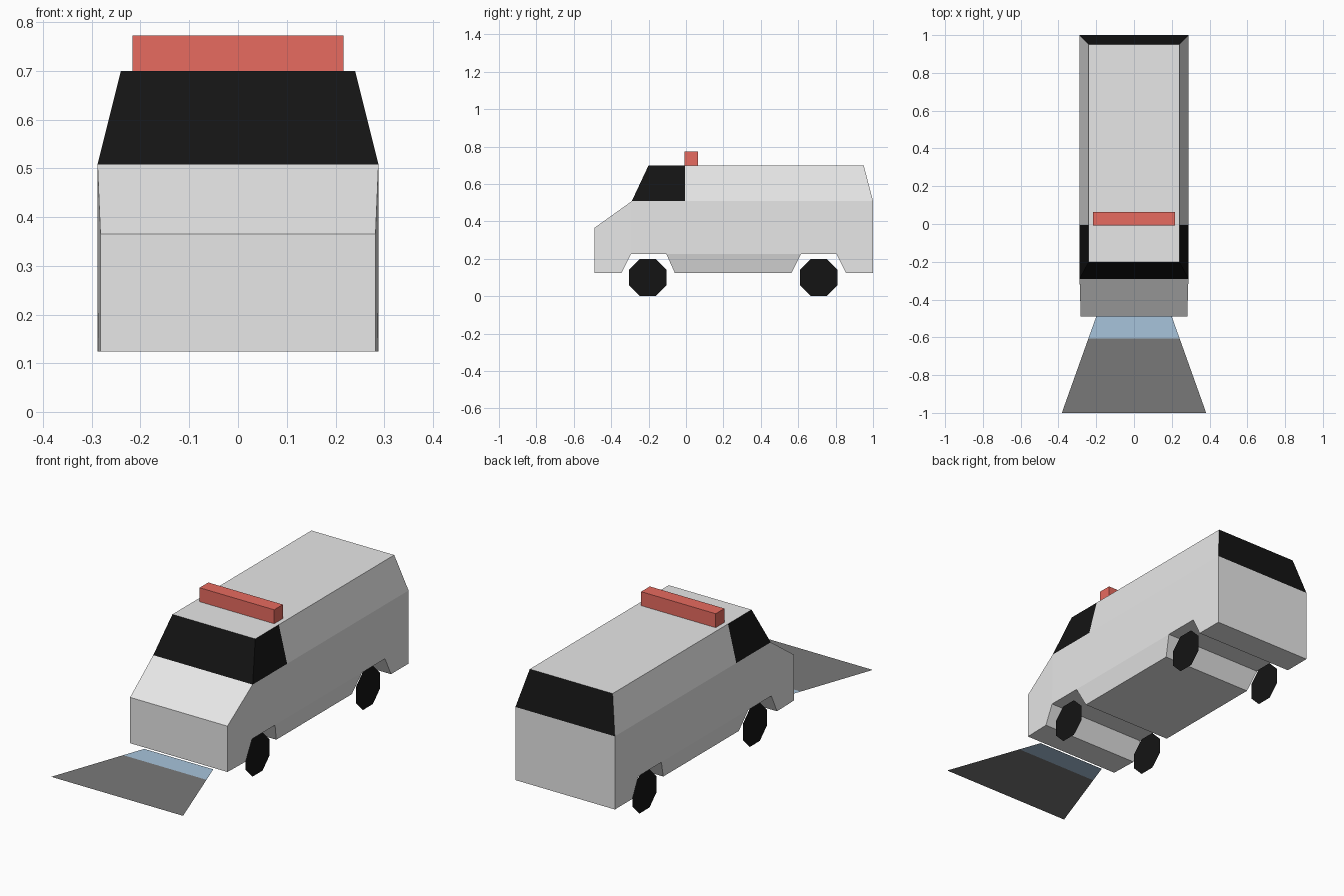
import bpy, bmesh, math

if "Cube" in bpy.data.objects:
    bpy.data.objects.remove(bpy.data.objects["Cube"])


def material(name, rgb):
    m = bpy.data.materials.new(name)
    m.diffuse_color = (*rgb, 1)
    m.use_nodes = True
    m.node_tree.nodes["Principled BSDF"].inputs["Base Color"].default_value = m.diffuse_color
    return m


paint = material("pale grey paint", (0.8, 0.8, 0.8))
black = material("black", (0.007, 0.007, 0.007))
red = material("red light", (0.9, 0.165, 0.13))
blue = material("pale blue beam", (0.39, 0.55, 0.71))
grey = material("dark grey beam", (0.19, 0.19, 0.19))


def add_object(name, bm, mats):
    me = bpy.data.meshes.new(name)
    bm.to_mesh(me)
    bm.free()
    for m in mats:
        me.materials.append(m)
    ob = bpy.data.objects.new(name, me)
    bpy.context.collection.objects.link(ob)
    return ob


# Side outline points: (half width, y, z)
P = {
    "nose_low": (0.282, -0.49, 0.125), "nose_top": (0.282, -0.49, 0.365),
    "belt_front": (0.288, -0.29, 0.508), "belt_mid": (0.288, -0.005, 0.508),
    "belt_rear": (0.288, 1.0, 0.508), "tail_low": (0.288, 1.0, 0.125),
    "roof_front": (0.24, -0.2, 0.7), "roof_mid": (0.24, -0.005, 0.7),
    "roof_rear": (0.24, 0.95, 0.7),
    "arch_a": (0.286, -0.345, 0.125), "arch_b": (0.288, -0.295, 0.225),
    "arch_c": (0.288, -0.105, 0.225), "sill_front": (0.264, -0.06, 0.125),
    "sill_rear": (0.264, 0.565, 0.125), "arch_d": (0.288, 0.615, 0.225),
    "arch_e": (0.288, 0.805, 0.225), "arch_f": (0.288, 0.855, 0.125),
}

# Van body: side panels on both sides, joined by strips across the width
bm = bmesh.new()
V = {(n, s): bm.verts.new((s * x, y, z)) for n, (x, y, z) in P.items() for s in (-1, 1)}
sides = [
    ("nose_low arch_a arch_b belt_front nose_top", 0),
    ("arch_b arch_c arch_d arch_e arch_f tail_low belt_rear belt_mid belt_front", 0),
    ("arch_c sill_front sill_rear arch_d", 0),
    ("belt_front belt_mid roof_mid roof_front", 1),
    ("belt_mid belt_rear roof_rear roof_mid", 0),
]
for names, mat in sides:
    for s in (-1, 1):
        bm.faces.new([V[n, s] for n in names.split()]).material_index = mat
loop = ("nose_low nose_top belt_front roof_front roof_mid roof_rear belt_rear tail_low "
        "arch_f arch_e arch_d sill_rear sill_front arch_c arch_b arch_a").split()
glass = {("belt_front", "roof_front"), ("roof_rear", "belt_rear")}
for a, b in zip(loop, loop[1:] + loop[:1]):
    f = bm.faces.new([V[a, -1], V[b, -1], V[b, 1], V[a, 1]])
    f.material_index = int((a, b) in glass)
bmesh.ops.recalc_face_normals(bm, faces=bm.faces)
add_object("van_body", bm, [paint, black])

# Roof light bar
bm = bmesh.new()
bmesh.ops.create_cube(bm, size=1)
for v in bm.verts:
    v.co = (v.co.x * 0.432, 0.027 + v.co.y * 0.072, 0.7365 + v.co.z * 0.073)
add_object("light_bar", bm, [red])

# Flat octagonal wheels
for end, y in (("front", -0.204), ("rear", 0.709)):
    for side, s in (("left", -1), ("right", 1)):
        bm = bmesh.new()
        r = 0.1 / math.cos(math.pi / 8)
        angles = [s * (i + 0.5) * math.pi / 4 for i in range(8)]
        bm.faces.new([bm.verts.new((s * 0.256, y + r * math.cos(a), 0.1 + r * math.sin(a)))
                      for a in angles])
        add_object(f"{end}_{side}_wheel", bm, [black])

# Headlight beam: flat sheet in two bands, widening forwards
bm = bmesh.new()
rows = [[bm.verts.new((s * w, y, 0.117)) for s in (-1, 1)]
        for w, y in ((0.2, -0.49), (0.241, -0.605), (0.382, -1.0))]
for i in range(2):
    (a, b), (c, d) = rows[i], rows[i + 1]
    bm.faces.new([a, c, d, b]).material_index = i
add_object("headlight_beam", bm, [blue, grey])
